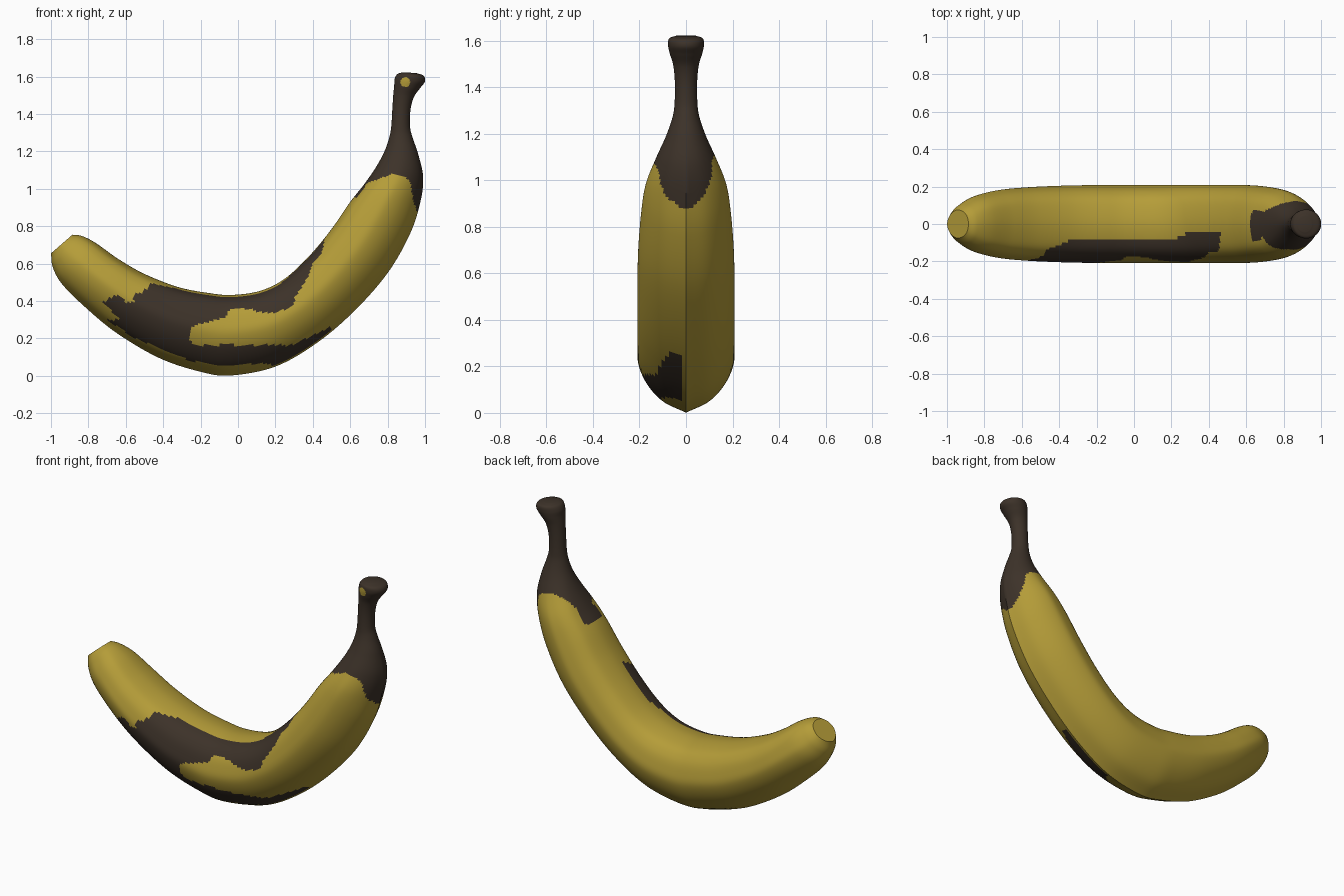
import bpy, bmesh, math

if "Cube" in bpy.data.objects:
    bpy.data.objects.remove(bpy.data.objects["Cube"])

# Stations along the fruit: outer x,z, inner x,z, half width
S = [(-1, .655, -.885, .755, .075), (-.99, .58, -.835, .748, .11), (-.94, .49, -.76, .71, .15),
     (-.82, .37, -.64, .625, .18), (-.65, .23, -.5, .545, .195), (-.42, .095, -.32, .475, .204),
     (-.2, .022, -.15, .442, .207), (-.04, .002, -.03, .433, .207), (.2, .05, .12, .455, .207),
     (.42, .175, .25, .52, .207), (.62, .345, .38, .64, .207), (.8, .55, .5, .785, .205),
     (.92, .76, .6, .93, .192), (.975, .93, .675, 1.025, .172), (.99, 1.06, .74, 1.12, .13),
     (.965, 1.18, .785, 1.205, .085), (.935, 1.27, .81, 1.28, .057), (.92, 1.33, .82, 1.34, .049),
     (.922, 1.42, .825, 1.425, .048), (.94, 1.49, .83, 1.5, .055), (.975, 1.54, .835, 1.55, .07),
     (1, 1.575, .837, 1.585, .077), (.992, 1.605, .85, 1.612, .073), (.95, 1.62, .875, 1.622, .045)]
# Half cross-section: u from outer ridge to inner side, v sideways
PROFILE = [(0, 0), (.116, .49), (.3, .83), (.51, 1), (.68, .96), (.84, .82), (.95, .55), (1, 0)]
STEPS, HALF = 12, 40


def spline(pts, t, mirror_end=False):
    i = min(int(t), len(pts) - 2)
    f = t - i
    b, c = pts[i], pts[i + 1]
    a = pts[i - 1] if i else tuple(2 * p - q for p, q in zip(b, c))
    if i + 2 < len(pts):
        d = pts[i + 2]
    elif mirror_end:
        d = (b[0], -b[1])
    else:
        d = tuple(2 * q - p for p, q in zip(b, c))
    return [.5 * (2 * q + (r - p) * f + (2 * p - 5 * q + 4 * r - s) * f * f
                  + (3 * q - p - 3 * r + s) * f ** 3) for p, q, r, s in zip(a, b, c, d)]


def smooth(a, b, x):
    x = max(0, min(1, (x - a) / (b - a)))
    return x * x * (3 - 2 * x)


def inside(x, z, poly):
    hit = False
    for (x1, z1), (x2, z2) in zip(poly, poly[1:] + poly[:1]):
        if (z1 > z) != (z2 > z) and x < x1 + (z - z1) * (x2 - x1) / (z2 - z1):
            hit = not hit
    return hit


# Outlines of the brown areas, seen from the front
BRUISE = [(-.73, .38), (-.69, .42), (-.63, .43), (-.6, .39), (-.56, .39), (-.55, .44), (-.5, .45),
          (-.47, .51), (-.3, .52), (.2, .7), (.47, .76), (.45, .66), (.4, .6), (.37, .52), (.31, .43),
          (.29, .37), (.2, .34), (.1, .34), (.06, .36), (-.04, .355), (-.07, .31), (-.2, .28),
          (-.26, .25), (-.26, .2), (-.23, .165), (.3, .165), (.38, .21), (.5, .265), (.52, .24),
          (.43, .17), (.35, .11), (.2, .05), (.15, .07), (.03, .06), (-.1, .055), (-.25, .08),
          (-.4, .14), (-.55, .2), (-.7, .3)]
NECK = [(.55, .95), (.64, .955), (.69, 1.03), (.77, 1.06), (.83, 1.08), (.9, 1.06), (.92, 1.04),
        (.935, .95), (.955, .88), (1.1, .87), (1.1, 1.8), (.55, 1.8)]


def is_brown(c):
    x, y, z = c
    if inside(x, z - .04 * smooth(.05, .1, y), NECK):
        return not (y < 0 and math.hypot(x - .895, z - 1.57) < .026)
    upper = z > .3
    limit = -.08 + .04 * smooth(.2, .32, x) - .06 * smooth(-.3, -.5, x) if upper else -.025
    return y < limit and inside(x, z, BRUISE)


def material(name, rgb):
    m = bpy.data.materials.new(name)
    m.diffuse_color = (*rgb, 1)
    m.use_nodes = True
    m.node_tree.nodes["Principled BSDF"].inputs["Base Color"].default_value = m.diffuse_color
    return m


# Loft the rings
bm = bmesh.new()
rings = []
for k in range((len(S) - 1) * STEPS + 1):
    t = k / STEPS
    ox, oz, ix, iz, w = spline(S, t)
    blend = max(smooth(12.5, 15.5, t), .6 * (1 - smooth(0, 3, t)))
    ring = []
    for j in range(2 * HALF):
        h = j if j <= HALF else 2 * HALF - j
        u, v = spline(PROFILE, h / HALF * (len(PROFILE) - 1), True)
        a = math.pi * h / HALF
        u += ((1 - math.cos(a)) / 2 - u) * blend
        v += (math.sin(a) - v) * blend
        side = -1 if j <= HALF else 1
        ring.append(bm.verts.new((ox + (ix - ox) * u, side * v * w, oz + (iz - oz) * u)))
    rings.append(ring)
for r, s in zip(rings, rings[1:]):
    for j in range(2 * HALF):
        n = (j + 1) % (2 * HALF)
        bm.faces.new((r[j], r[n], s[n], s[j]))
# Blossom end and stem end caps
bm.faces.new(rings[0])
bm.faces.new(rings[-1])
bmesh.ops.recalc_face_normals(bm, faces=bm.faces)
for f in bm.faces:
    f.material_index = int(is_brown(f.calc_center_median()))

mesh = bpy.data.meshes.new("banana")
bm.to_mesh(mesh)
bm.free()
mesh.materials.append(material("ripe yellow", (.46, .335, .04)))
mesh.materials.append(material("bruise brown", (.046, .032, .022)))
banana = bpy.data.objects.new("banana", mesh)
bpy.context.collection.objects.link(banana)
bpy.context.view_layer.objects.active = banana
banana.select_set(True)
bpy.ops.object.shade_smooth_by_angle(angle=math.radians(40))
